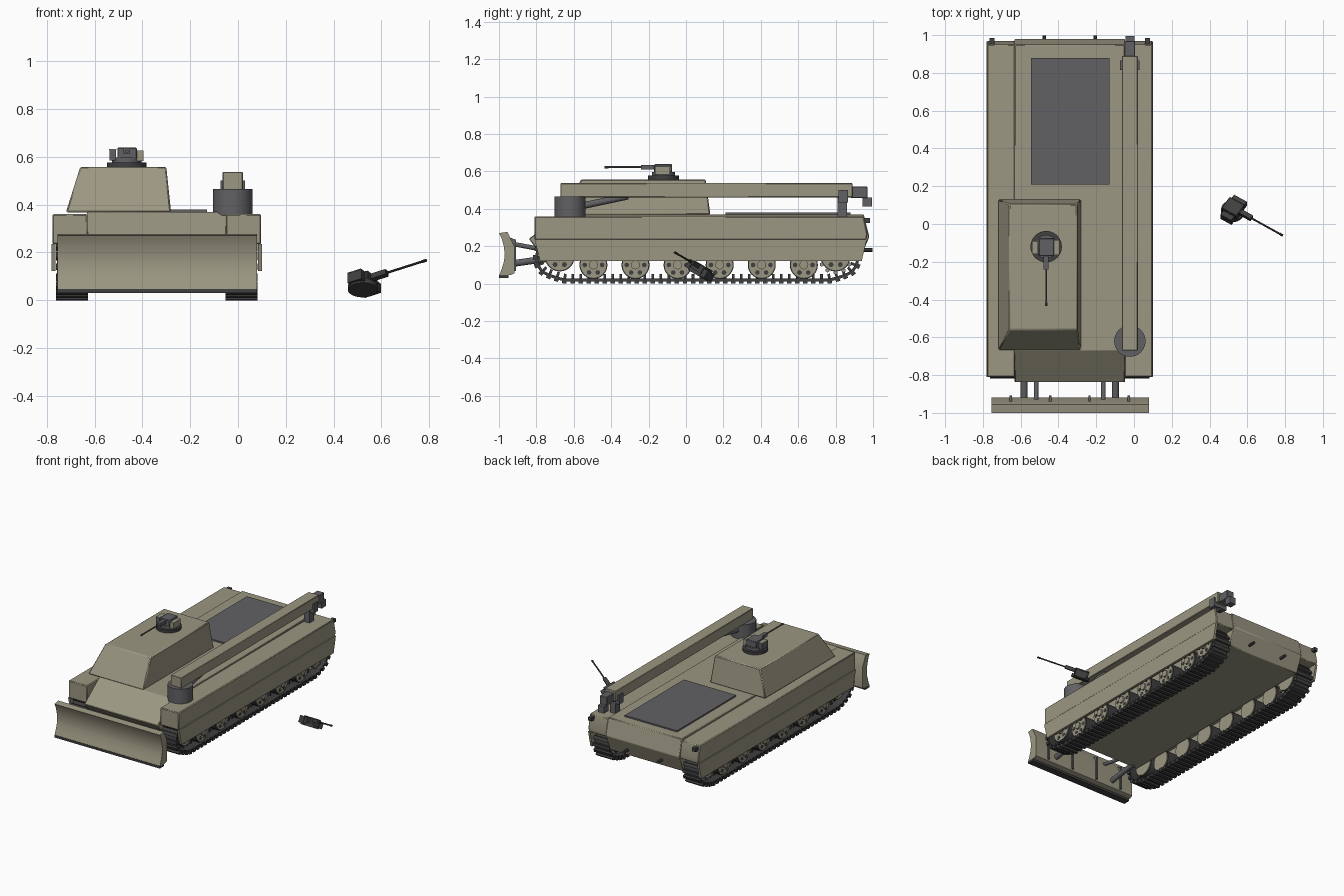
import bpy, bmesh
from math import radians, cos, sin, tau
from mathutils import Vector, Matrix

if "Cube" in bpy.data.objects:
    bpy.data.objects.remove(bpy.data.objects["Cube"])

CX = -0.34          # centre line of the vehicle
made = []


def material(name, rgb):
    m = bpy.data.materials.new(name)
    m.use_nodes = True
    m.diffuse_color = (*rgb, 1)
    m.node_tree.nodes["Principled BSDF"].inputs["Base Color"].default_value = (*rgb, 1)
    return m


olive = material("olive_paint", (0.33, 0.31, 0.225))
grey = material("dark_grey_metal", (0.12, 0.12, 0.13))
black = material("charcoal_metal", (0.05, 0.05, 0.05))


def finish(name, bm, mat, matrix=None, bevel=0):
    bmesh.ops.recalc_face_normals(bm, faces=bm.faces)
    me = bpy.data.meshes.new(name)
    bm.to_mesh(me)
    bm.free()
    me.materials.append(mat)
    ob = bpy.data.objects.new(name, me)
    bpy.context.collection.objects.link(ob)
    if matrix:
        ob.matrix_world = matrix
    if bevel:
        mod = ob.modifiers.new("Bevel", "BEVEL")
        mod.width, mod.segments = bevel, 1
    made.append(ob)
    return ob


def box(name, mat, lo, hi, matrix=None, bevel=0):
    lo, hi = Vector(lo), Vector(hi)
    bm = bmesh.new()
    bmesh.ops.create_cube(bm, size=1, matrix=Matrix.Translation((lo + hi) / 2)
                          @ Matrix.Diagonal((*(hi - lo), 1)))
    return finish(name, bm, mat, matrix, bevel)


def prism(name, mat, profile, x0, x1, bevel=0):
    """Side profile of (y, z) points pulled across from x0 to x1."""
    bm = bmesh.new()
    face = bm.faces.new([bm.verts.new((x0, y, z)) for y, z in profile])
    out = bmesh.ops.extrude_face_region(bm, geom=[face])
    verts = [v for v in out["geom"] if isinstance(v, bmesh.types.BMVert)]
    bmesh.ops.translate(bm, verts=verts, vec=(x1 - x0, 0, 0))
    return finish(name, bm, mat, None, bevel)


def rod(name, mat, p, q, r, matrix=None, sides=24):
    p, q = Vector(p), Vector(q)
    bm = bmesh.new()
    place = Matrix.Translation((p + q) / 2) @ (q - p).to_track_quat("Z", "Y").to_matrix().to_4x4()
    bmesh.ops.create_cone(bm, cap_ends=True, segments=sides, radius1=r, radius2=r,
                          depth=(q - p).length, matrix=place)
    return finish(name, bm, mat, matrix)


# Hull
prism("hull", olive, [(-0.84, 0.24), (-0.67, 0.37), (0.95, 0.37), (0.98, 0.25),
                      (0.93, 0.13), (-0.72, 0.13), (-0.81, 0.2)], CX - 0.292, CX + 0.292, 0.004)
box("engine_deck", grey, (-0.545, 0.21, 0.365), (-0.13, 0.88, 0.38))

# Casemate with sloping sides
bm = bmesh.new()
low = [(-0.72, -0.67), (-0.28, -0.67), (-0.28, 0.13), (-0.72, 0.13)]
top = [(-0.66, -0.56), (-0.30, -0.56), (-0.30, 0.105), (-0.66, 0.105)]
a = [bm.verts.new((x, y, 0.368)) for x, y in low]
b = [bm.verts.new((x, y, 0.558)) for x, y in top]
bm.faces.new(a)
bm.faces.new(b)
for i in range(4):
    j = (i + 1) % 4
    bm.faces.new((a[i], a[j], b[j], b[i]))
finish("casemate", bm, olive, None, 0.006)


# Track path: two end arcs joined by straight runs
def track_path(count):
    def arc(y, start, end, r=0.11, n=14):
        angles = [radians(start + (end - start) * i / n) for i in range(n + 1)]
        return [Vector((0, y + r * cos(t), 0.14 + r * sin(t))) for t in angles]
    pts = (arc(-0.69, 90, 230) + [Vector((0, -0.66, 0.02)), Vector((0, 0.78, 0.02))]
           + arc(0.81, -50, 90))
    pts.append(pts[0])
    total = sum((q - p).length for p, q in zip(pts, pts[1:]))
    out, walked = [], 0
    for p, q in zip(pts, pts[1:]):
        seg = (q - p).length
        while len(out) < count and len(out) * total / count <= walked + seg:
            out.append(p.lerp(q, (len(out) * total / count - walked) / seg))
        walked += seg
    return out


def track(name, x):
    path = track_path(86)
    bm = bmesh.new()
    rings = []
    for i, p in enumerate(path):
        along = (path[(i + 1) % len(path)] - path[i - 1]).normalized()
        out = Vector((0, along.z, -along.y))
        rings.append([bm.verts.new(p + out * o + Vector((x + s, 0, 0)))
                      for s, o in ((-0.06, -0.008), (0.06, -0.008), (0.06, 0.008), (-0.06, 0.008))])
        frame = Matrix((Vector((1, 0, 0)), along, out)).transposed().to_4x4()
        # Shoe with grouser and a guide tooth
        for size, lift in (((0.134, 0.024, 0.026), 0.006), ((0.014, 0.014, 0.03), -0.018)):
            bmesh.ops.create_cube(bm, size=1, matrix=Matrix.Translation(p + out * lift + Vector((x, 0, 0)))
                                  @ frame @ Matrix.Diagonal((*size, 1)))
    for i, r in enumerate(rings):
        s = rings[(i + 1) % len(rings)]
        for k in range(4):
            bm.faces.new((r[k], r[(k + 1) % 4], s[(k + 1) % 4], s[k]))
    finish(name, bm, black)


def wheel(name, x, out, y, z, r):
    rod(name + "_tyre", black, (x - 0.045, y, z), (x + 0.045, y, z), r)
    rod(name + "_disc", olive, (x - 0.05, y, z), (x + 0.05, y, z), r * 0.92)
    rod(name + "_hub", olive, (x, y, z), (x + out * 0.062, y, z), r * 0.32, sides=12)
    for k in range(6):
        dy, dz = r * 0.62 * cos(k * tau / 6), r * 0.62 * sin(k * tau / 6)
        rod(name + "_recess", black, (x, y + dy, z + dz), (x + out * 0.052, y + dy, z + dz),
            r * 0.17, sides=8)


# Running gear, sponsons and skirts on both sides
for side, s in (("right", -1), ("left", 1)):
    x = CX + s * 0.355
    prism(side + "_sponson", olive, [(-0.81, 0.36), (0.95, 0.36), (0.97, 0.265), (0.965, 0.235),
                                     (-0.81, 0.235)], CX + s * 0.29, CX + s * 0.437, 0.005)
    prism(side + "_skirt", olive, [(-0.81, 0.236), (0.966, 0.236), (0.94, 0.122), (-0.78, 0.122)],
          CX + s * 0.424, CX + s * 0.44)
    track(side + "_track", x)
    for i in range(6):
        wheel(f"{side}_road_wheel_{i + 1}", x, s, -0.495 + i * 0.225, 0.1, 0.075)
    wheel(side + "_idler", x, s, -0.675, 0.145, 0.08)
    wheel(side + "_sprocket", x, s, 0.8, 0.145, 0.08)
    for k in range(12):
        t = k * tau / 12
        y, z = 0.8 + 0.085 * cos(t), 0.145 + 0.085 * sin(t)
        rod(side + "_sprocket_tooth", olive, (x - 0.04, y, z), (x + 0.04, y, z), 0.012, sides=6)
    # Rear fittings
    lx = CX + s * 0.412
    box(side + "_tail_light", black, (lx - 0.014, 0.95, 0.325), (lx + 0.014, 0.985, 0.35))
    tx = CX + s * 0.135
    rod(side + "_tow_pin", black, (tx, 0.94, 0.18), (tx, 0.998, 0.18), 0.01, sides=12)
    # Blade arms and rams
    ax, rx = CX + s * 0.242, CX + s * 0.178
    rod(side + "_blade_arm", grey, (ax, -0.93, 0.107), (ax, -0.7, 0.14), 0.018, sides=16)
    rod(side + "_blade_ram", grey, (rx, -0.94, 0.215), (rx, -0.78, 0.185), 0.012, sides=16)
    for off in (0.104, 0.312):
        bx = CX + s * off
        prism(side + "_blade_rib", grey, [(-0.95, 0.25), (-0.91, 0.235), (-0.908, 0.07),
                                          (-0.95, 0.05)], bx - 0.006, bx + 0.006)

# Dozer blade with a hollow front
prism("blade", olive, [(-1.0, 0.27), (-0.955, 0.277), (-0.918, 0.2), (-0.918, 0.055), (-0.94, 0.045),
                       (-0.998, 0.045), (-0.985, 0.08), (-0.973, 0.12), (-0.969, 0.16),
                       (-0.975, 0.205), (-0.987, 0.245)], -0.755, 0.08)
box("blade_cutting_edge", black, (-0.755, -1.0, 0.03), (0.08, -0.95, 0.047))

# Crane on the left sponson
rod("crane_turntable", grey, (-0.022, -0.62, 0.355), (-0.022, -0.62, 0.465), 0.083, sides=40)
box("crane_boom", olive, (-0.064, -0.67, 0.462), (0.02, 0.89, 0.537), None, 0.003)
rod("crane_ram", grey, (-0.022, -0.56, 0.415), (-0.022, -0.31, 0.468), 0.018, sides=16)
box("crane_rest", grey, (-0.045, 0.81, 0.355), (0.0, 0.86, 0.465))
for dx in (-0.074, 0.02):
    box("crane_rest_cheek", grey, (dx, 0.815, 0.44), (dx + 0.01, 0.865, 0.5))
box("crane_rest_bar", grey, (-0.074, 0.815, 0.435), (0.03, 0.865, 0.462))
box("crane_head", grey, (-0.05, 0.88, 0.458), (0.006, 0.97, 0.52), None, 0.003)
box("crane_hook_block", grey, (-0.046, 0.944, 0.413), (0.002, 0.995, 0.462))


# Machine gun mount, built facing -y with its ring on the origin
def gun(name, matrix, metal, cheek):
    rod(name + "_ring", metal, (0, 0, 0), (0, 0, 0.02), 0.062, matrix, 28)
    box(name + "_body", metal, (-0.04, -0.05, 0.015), (0.042, 0.045, 0.062), matrix, 0.004)
    box(name + "_right_box", metal, (-0.073, -0.04, 0.008), (-0.046, 0.03, 0.052), matrix)
    box(name + "_left_box", cheek, (0.042, -0.045, 0.006), (0.07, 0.035, 0.05), matrix)
    box(name + "_right_plate", cheek, (-0.074, -0.038, 0.052), (-0.044, 0.028, 0.056), matrix)
    box(name + "_cradle", metal, (-0.013, -0.12, 0.034), (0.013, -0.04, 0.058), matrix)
    rod(name + "_barrel", metal, (0, -0.31, 0.046), (0, -0.1, 0.046), 0.005, matrix, 10)
    rod(name + "_muzzle", metal, (0, -0.315, 0.046), (0, -0.295, 0.046), 0.0065, matrix, 10)


rod("roof_ring", black, (-0.465, -0.12, 0.555), (-0.465, -0.12, 0.577), 0.083, sides=40)
gun("roof_gun", Matrix.Translation((-0.465, -0.12, 0.577)), grey, olive)

# Second gun lying tilted beside the vehicle
aim = Vector((0.85, -0.47, 0.27)).normalized()
up = Vector((0, 0.5, 0.87)).normalized()
back = -aim
tilt = Matrix((back.cross(up), back, up)).transposed().to_4x4()
gun("loose_gun", Matrix.Translation((0.522, 0.063, 0.043)) @ tilt, black, black)

# Smooth the round parts, keep edges sharp
bpy.ops.object.select_all(action="DESELECT")
for ob in made:
    ob.select_set(True)
bpy.context.view_layer.objects.active = made[0]
bpy.ops.object.shade_smooth_by_angle(angle=radians(30))
